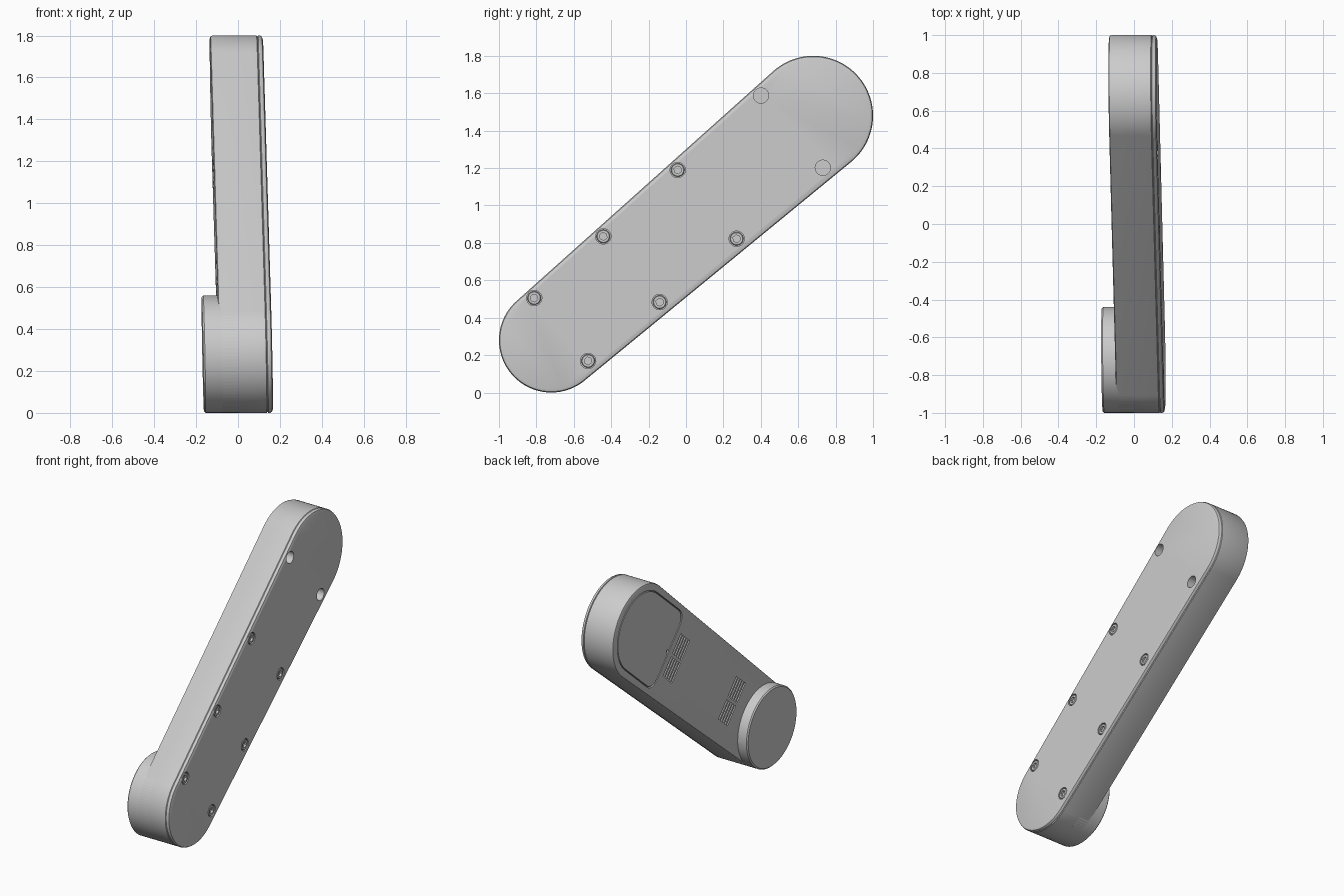
import bpy, bmesh, math
from mathutils import Matrix, Vector

cube = bpy.data.objects.get("Cube")
if cube:
    bpy.data.objects.remove(cube, do_unlink=True)

grey = bpy.data.materials.new("light grey")
grey.use_nodes = True
grey.diffuse_color = (0.6, 0.6, 0.6, 1)
grey.node_tree.nodes["Principled BSDF"].inputs["Base Color"].default_value = (0.6, 0.6, 0.6, 1)

# Arm frame: x along the arm, y across it, z through its thickness
LENGTH, R_LOW, R_TOP = 1.844, 0.28, 0.32
BACK, FRONT = -0.093, 0.1605
AXIS = math.atan2(1.2, 1.4)
c, s = math.cos(AXIS), math.sin(AXIS)
tilt = Matrix(((1, -0.009, -0.02, 0), (0, 1, 0, 0), (0, 0, 1, 0), (0, 0, 0, 1)))
place = tilt @ Matrix(((0, 0, 1, 0), (c, -s, 0, -0.72), (s, c, 0, 0.28), (0, 0, 0, 1)))


def arc(cx, cy, r, start, end, n):
    return [(cx + r * math.cos(start + (end - start) * i / n),
             cy + r * math.sin(start + (end - start) * i / n)) for i in range(n + 1)]


def circle(cx, cy, r, n=32):
    return arc(cx, cy, r, 0, math.tau, n)[:-1]


def hexagon(cx, cy, r, n=24):
    # hexagon sampled with as many points as a round ring
    pts = []
    for i in range(n):
        a = math.tau * i / n
        d = r * math.cos(math.pi / 6) / math.cos(a % (math.pi / 3) - math.pi / 6)
        pts.append((cx + d * math.cos(a), cy + d * math.sin(a)))
    return pts


def arm_outline(inset=0.0):
    # two circles of different size joined by their tangents
    q = math.pi / 2 + math.asin((R_TOP - R_LOW) / LENGTH)
    return (arc(LENGTH, 0, R_TOP - inset, -q, q, 48)
            + arc(0, 0, R_LOW - inset, q, math.tau - q, 48))


def hatch_outline(inset=0.0):
    # round at the tip, straight at the other end with soft corners
    r, end, k = 0.272 - inset, LENGTH - 0.415 + inset, 0.08
    half = math.pi / 2
    return (arc(LENGTH, 0, r, -half, half, 32)
            + arc(end + k, r - k, k, half, math.pi, 8)
            + arc(end + k, k - r, k, math.pi, 3 * half, 8))


def rect(x0, x1, y0, y1):
    return [(x0, y0), (x1, y0), (x1, y1), (x0, y1)]


def loft(bm, layers):
    # closed solid through (outline, height) layers
    rings = [[bm.verts.new((x, y, z)) for x, y in pts] for pts, z in layers]
    bm.faces.new(rings[0][::-1])
    bm.faces.new(rings[-1])
    for a, b in zip(rings, rings[1:]):
        n = len(a)
        for i in range(n):
            j = (i + 1) % n
            bm.faces.new((a[i], a[j], b[j], b[i]))


def make(name, *solids):
    bm = bmesh.new()
    for layers in solids:
        loft(bm, layers)
    bmesh.ops.recalc_face_normals(bm, faces=bm.faces)
    bm.transform(place)
    mesh = bpy.data.meshes.new(name)
    bm.to_mesh(mesh)
    bm.free()
    mesh.materials.append(grey)
    ob = bpy.data.objects.new(name, mesh)
    bpy.context.collection.objects.link(ob)
    return ob


def select(ob):
    bpy.ops.object.select_all(action='DESELECT')
    ob.select_set(True)
    bpy.context.view_layer.objects.active = ob


def cut(ob, cutter):
    mod = ob.modifiers.new("cut", 'BOOLEAN')
    mod.operation, mod.solver, mod.object = 'DIFFERENCE', 'EXACT', cutter
    select(ob)
    bpy.ops.object.modifier_apply(modifier=mod.name)


# Main casing, edges rounded towards the back
SEAM = FRONT - 0.026
body = make("arm_casing", [
    (arm_outline(0.014), BACK), (arm_outline(0.004), BACK + 0.004),
    (arm_outline(), BACK + 0.014), (arm_outline(), SEAM - 0.004),
    (arm_outline(0.005), SEAM)])

# Cover plate with a rounded rim
cover = make("cover_plate", [
    (arm_outline(0.005), SEAM), (arm_outline(), SEAM + 0.003),
    (arm_outline(), FRONT - 0.014), (arm_outline(0.005), FRONT - 0.005),
    (arm_outline(0.02), FRONT)])

# Round mount at the low end
mount = make("round_mount", [
    (circle(0, 0, R_LOW, 96), 0.0), (circle(0, 0, R_LOW, 96), -0.161),
    (circle(0, 0, R_LOW - 0.008, 96), -0.169)])

# Hatch recess and its panel
hatch = make("hatch_panel", [
    (hatch_outline(0.006), BACK + 0.02), (hatch_outline(0.006), BACK + 0.002),
    (hatch_outline(0.008), BACK)])
cutters = [make("hatch_cutter", [(hatch_outline(), BACK - 0.02),
                                 (hatch_outline(), BACK + 0.016)])]

# Vent slots: two banks, each in two halves of five
slots = []
for start in (LENGTH - 0.6, LENGTH - 1.445):
    for i in range(5):
        x = start + 0.03 * i
        for y in (-0.15, 0.01):
            box = rect(x, x + 0.014, y, y + 0.14)
            slots.append([(box, BACK - 0.02), (box, BACK + 0.03)])
cutters.append(make("vent_cutter", *slots))

# Screw seats; the two at the high end are empty holes
seats, screws = [], []
for x in (0.077, 0.572, 1.105, 1.702):
    for side in (-1, 1):
        y = 0.009 + side * (0.22 + 0.02 * x)
        depth = 0.15 if x > 1.5 else 0.02
        hole = circle(x, y, 0.041, 24)
        seats.append([(hole, FRONT - depth), (hole, FRONT + 0.02)])
        if x < 1.5:
            head = circle(x, y, 0.036, 24)
            screws.append([
                (head, FRONT - 0.022), (head, FRONT - 0.004),
                (circle(x, y, 0.032, 24), FRONT - 0.001),
                (hexagon(x, y, 0.021), FRONT - 0.001),
                (hexagon(x, y, 0.021), FRONT - 0.016)])
screw_heads = make("screw_heads", *screws)
seat_cutter = make("seat_cutter", *seats)

for cutter in cutters + [seat_cutter]:
    cutter.hide_render = True
    cut(body, cutter)
cut(cover, seat_cutter)

# Small release notch at the straight end of the hatch
dot = circle(LENGTH - 0.395, 0, 0.012, 16)
notch_cutter = make("notch_cutter", [(dot, BACK - 0.02), (dot, BACK + 0.01)])
cut(hatch, notch_cutter)

for cutter in cutters + [seat_cutter, notch_cutter]:
    bpy.data.objects.remove(cutter, do_unlink=True)

for ob in (body, cover, mount, hatch, screw_heads):
    select(ob)
    bpy.ops.object.shade_smooth_by_angle(angle=math.radians(35))
